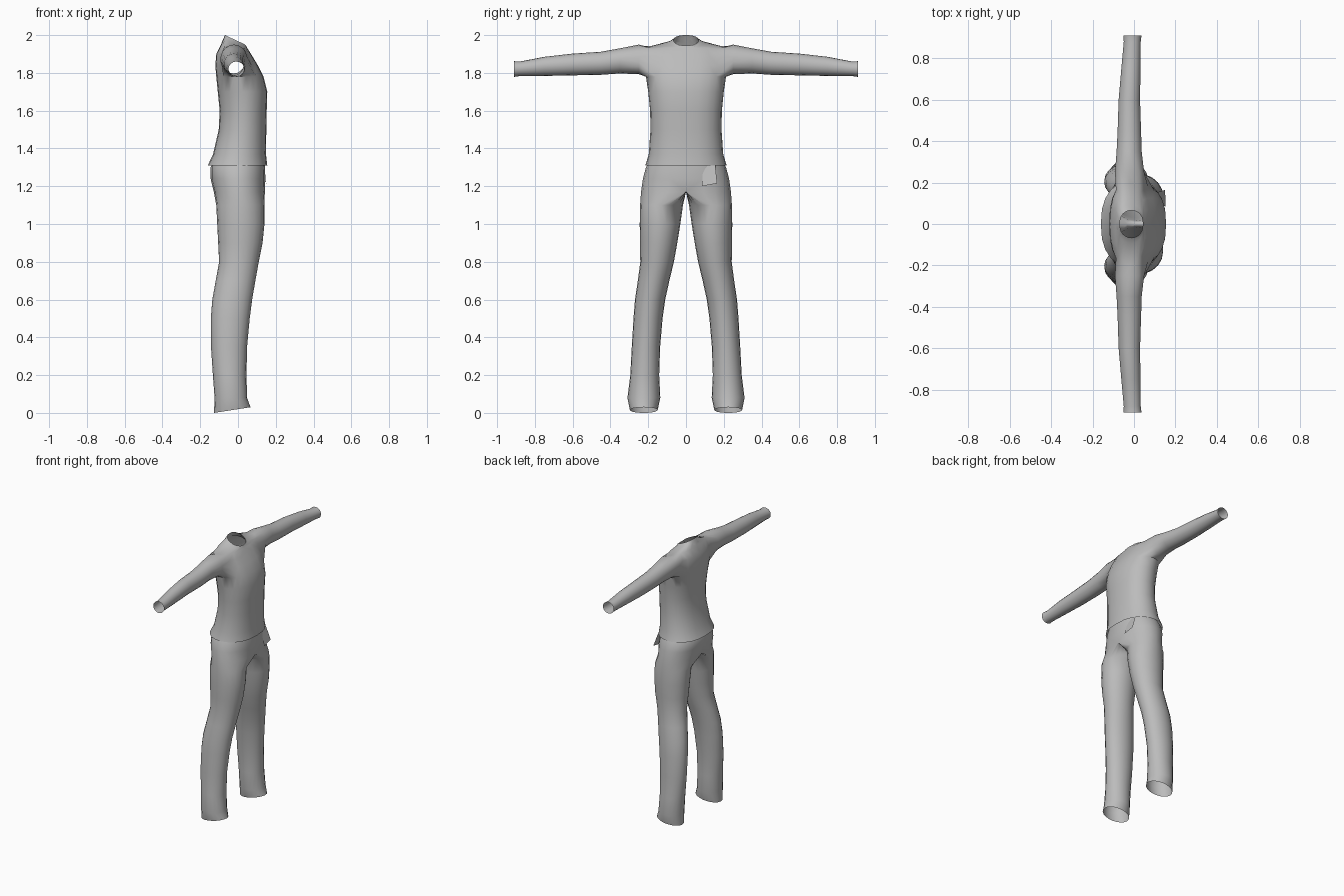
import bpy, bmesh
from math import sin, cos, pi, radians

cube = bpy.data.objects.get("Cube")
if cube:
    bpy.data.objects.remove(cube, do_unlink=True)

cloth = bpy.data.materials.new("grey cloth")
cloth.use_nodes = True
GREY = (0.5, 0.5, 0.5, 1)
cloth.diffuse_color = GREY
cloth.node_tree.nodes["Principled BSDF"].inputs["Base Color"].default_value = GREY


def finish(bm, name, mirror=True):
    """Turn a half garment into a smooth, mirrored object."""
    bmesh.ops.recalc_face_normals(bm, faces=bm.faces)
    mesh = bpy.data.meshes.new(name)
    bm.to_mesh(mesh)
    bm.free()
    mesh.materials.append(cloth)
    obj = bpy.data.objects.new(name, mesh)
    bpy.context.collection.objects.link(obj)
    bpy.ops.object.select_all(action="DESELECT")
    obj.select_set(True)
    bpy.context.view_layer.objects.active = obj
    bpy.ops.object.shade_smooth_by_angle(angle=radians(50))
    if mirror:
        mod = obj.modifiers.new("Mirror", "MIRROR")
        mod.use_axis = (False, True, False)
        mod.merge_threshold = 0.0005
    return obj


def bridge(bm, low, high, closed=False, skip=()):
    """Join two rows of vertices with quads."""
    n = len(low)
    for i in range(n if closed else n - 1):
        j = (i + 1) % n
        if i not in skip:
            bm.faces.new((low[i], low[j], high[j], high[i]))


HALF = 12  # segments around half of the body


def half_ring(bm, z_back, z_front, x_back, x_front, width, power=0.8):
    """Half of a rounded body section, from the spine to the chest."""
    row = []
    for i in range(HALF + 1):
        a = -pi / 2 + pi * i / HALF
        t = (sin(a) + 1) / 2
        y = 0 if i in (0, HALF) else width * cos(a) ** power
        row.append(bm.verts.new((x_back + (x_front - x_back) * t, y,
                                 z_back + (z_front - z_back) * t)))
    return row


# Shirt body: back height, front height, back x, front x, half width
BODY = [
    (1.31, 1.31, -.16, .155, .215),
    (1.37, 1.37, -.132, .148, .197),
    (1.50, 1.50, -.102, .150, .188),
    (1.60, 1.60, -.097, .152, .190),
    (1.70, 1.70, -.107, .155, .200),
    (1.78, 1.78, -.115, .135, .212),
    (1.84, 1.84, -.120, .105, .217),
    (1.90, 1.89, -.115, .075, .217),
    (1.95, 1.925, -.090, .053, .200),
    (1.98, 1.935, -.078, .047, .095),
    (2.00, 1.945, -.068, .043, .066),
]
ARM_LOW, ARM_HIGH = 5, 8    # rows around the armhole
COL_A, COL_B = 3, 9         # columns around the armhole
bm = bmesh.new()
rows = [half_ring(bm, *r) for r in BODY]
for r in range(len(rows) - 1):
    hole = range(COL_A, COL_B) if ARM_LOW <= r < ARM_HIGH else ()
    bridge(bm, rows[r], rows[r + 1], skip=hole)

# Sleeve grows out of the armhole: y, back x, front x, bottom z, top z
SLEEVE = [
    (.25, -.093, .050, 1.793, 1.950),
    (.35, -.085, .038, 1.797, 1.930),
    (.45, -.080, .035, 1.790, 1.912),
    (.60, -.075, .030, 1.787, 1.902),
    (.75, -.062, .032, 1.784, 1.885),
    (.88, -.050, .033, 1.783, 1.860),
    (.91, -.051, .037, 1.779, 1.862),
]
loop = rows[ARM_LOW][COL_A:COL_B + 1]
loop += [rows[r][COL_B] for r in range(ARM_LOW + 1, ARM_HIGH)]
loop += rows[ARM_HIGH][COL_A:COL_B + 1][::-1]
loop += [rows[r][COL_A] for r in range(ARM_HIGH - 1, ARM_LOW, -1)]
for y, x0, x1, z0, z1 in SLEEVE:
    ring = []
    for k in range(len(loop)):
        a = -pi / 2 + 2 * pi * (k - 3) / len(loop)
        ring.append(bm.verts.new(((x0 + x1) / 2 + (x1 - x0) / 2 * cos(a), y,
                                  (z0 + z1) / 2 + (z1 - z0) / 2 * sin(a))))
    bridge(bm, loop, ring, closed=True)
    loop = ring
finish(bm, "shirt")

# Folded collar, open at the throat
bm = bmesh.new()
top = half_ring(bm, 2.0, 1.947, -.069, .045, .067)
fold = half_ring(bm, 1.965, 1.905, -.085, .062, .094)
bridge(bm, top, fold, skip=(HALF - 2, HALF - 1))
loose = [v for v in bm.verts if not v.link_faces]
bmesh.ops.delete(bm, geom=loose, context="VERTS")
finish(bm, "collar")

# Trousers: z, back x, front x, inner y, outer y
LEG = [
    (1.34, -.125, .138, 0, .190),
    (1.30, -.145, .143, 0, .212),
    (1.24, -.145, .145, 0, .228),
    (1.17, -.128, .142, 0, .238),
    (1.10, -.115, .140, .016, .243),
    (1.00, -.110, .140, .030, .245),
    (0.90, -.105, .130, .046, .244),
    (0.80, -.100, .110, .064, .242),
    (0.70, -.118, .092, .088, .255),
    (0.60, -.136, .075, .110, .270),
    (0.50, -.144, .062, .124, .278),
    (0.35, -.143, .048, .137, .287),
    (0.20, -.133, .045, .142, .295),
    (0.08, -.124, .048, .136, .310),
    (0.015, -.127, .066, .150, .297),
]
SIDES = 20
bm = bmesh.new()
previous, previous_inner = None, 0
for z, x0, x1, inner, outer in LEG:
    ring = []
    pelvis = inner == 0
    hem = z < 0.05
    for i in range(SIDES):
        a = 2 * pi * i / SIDES
        c, s = cos(a), sin(a)
        if pelvis:
            y = outer * c ** 0.8 if c > 1e-6 else 0
        else:
            y = (inner + outer) / 2 + (outer - inner) / 2 * c
        ring.append(bm.verts.new(((x0 + x1) / 2 + (x1 - x0) / 2 * s, y,
                                  z + (0.015 * s if hem else 0))))
    if previous:
        # the seat has no wall between the two legs
        wall = range(SIDES // 4, 3 * SIDES // 4) if pelvis else ()
        bridge(bm, previous, ring, closed=True, skip=wall)
    previous = ring
loose = [v for v in bm.verts if not v.link_faces]
bmesh.ops.delete(bm, geom=loose, context="VERTS")
finish(bm, "trousers")

# Loose patch hanging from the waist on one side
bm = bmesh.new()
corners = [(.125, .090, 1.31), (.118, .155, 1.31), (.150, .165, 1.215), (.153, .085, 1.20)]
bm.faces.new([bm.verts.new(c) for c in corners])
finish(bm, "pocket_patch", mirror=False)
